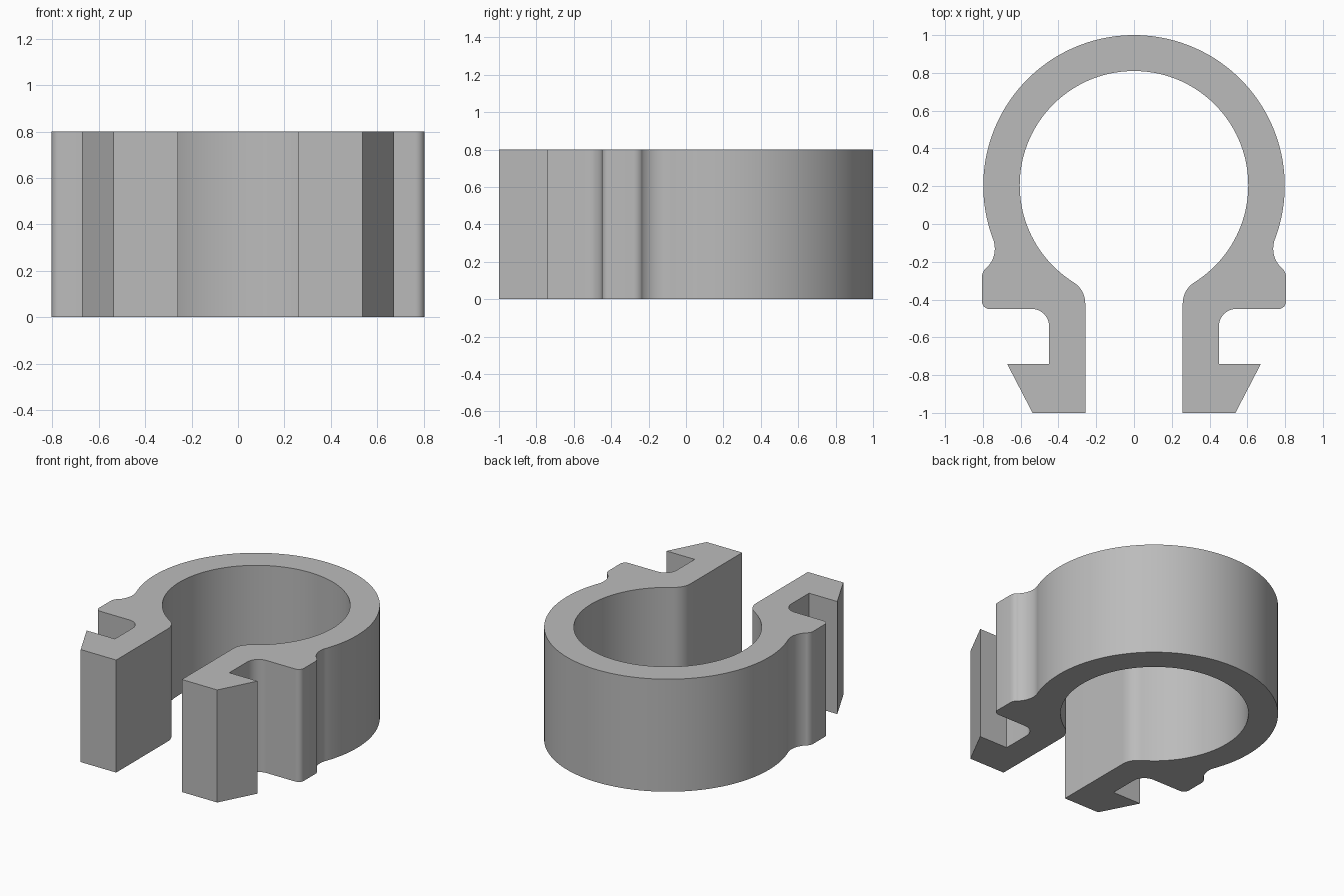
import bpy
import bmesh
from math import cos, sin, radians, pi
from mathutils import Vector

cube = bpy.data.objects.get("Cube")
if cube:
    bpy.data.objects.remove(cube, do_unlink=True)

HEIGHT = 0.8


def arc(cx, cy, r, start, end, steps):
    """Points along an arc, angles in degrees."""
    angles = [radians(start + (end - start) * i / steps) for i in range(steps + 1)]
    return [(cx + r * cos(a), cy + r * sin(a)) for a in angles]


# Left half of the clip outline, from the ring's back down to the foot and up inside
half = arc(0, 0.202, 0.798, 90, -20.3, 48)        # outer ring
half += arc(0.88, -0.13, 0.143, 159.7, 228, 12)   # hollow above the shoulder
half += arc(0.747, -0.28, 0.058, 48, 0, 6)        # shoulder top
half += arc(0.765, -0.41, 0.04, 0, -90, 6)        # shoulder bottom
half += arc(0.54, -0.54, 0.09, 90, 180, 10)       # notch fillet
half += [(0.45, -0.74), (0.672, -0.74), (0.537, -1), (0.258, -1)]  # barb
half += arc(0.389, -0.42, 0.131, 180, 121.9, 10)  # throat curve
half += arc(0, 0.205, 0.605, -58.1, 90, 56)[1:]   # bore

# Mirror the half, leaving out the shared points on the centre line
outline = half + [(-x, y) for x, y in reversed(half[1:-1])]

# The two centre-line seams split the outline into a left and a right face
bm = bmesh.new()
verts = [bm.verts.new((x, y, 0)) for x, y in outline]
n = len(half)
left = bm.faces.new(verts[:n])
right = bm.faces.new(verts[n - 1:] + verts[:1])
extruded = bmesh.ops.extrude_face_region(bm, geom=[left, right], use_keep_orig=True)
top = [v for v in extruded["geom"] if isinstance(v, bmesh.types.BMVert)]
bmesh.ops.translate(bm, verts=top, vec=Vector((0, 0, HEIGHT)))
bmesh.ops.recalc_face_normals(bm, faces=bm.faces)

mesh = bpy.data.meshes.new("snap_clip")
bm.to_mesh(mesh)
bm.free()
clip = bpy.data.objects.new("snap_clip", mesh)
bpy.context.collection.objects.link(clip)

# Plain grey plastic
grey = bpy.data.materials.new("grey_plastic")
grey.use_nodes = True
colour = (0.5, 0.5, 0.5, 1)
grey.diffuse_color = colour
grey.node_tree.nodes["Principled BSDF"].inputs["Base Color"].default_value = colour
mesh.materials.append(grey)

bpy.ops.object.select_all(action="DESELECT")
clip.select_set(True)
bpy.context.view_layer.objects.active = clip
bpy.ops.object.shade_smooth_by_angle(angle=pi / 6)
